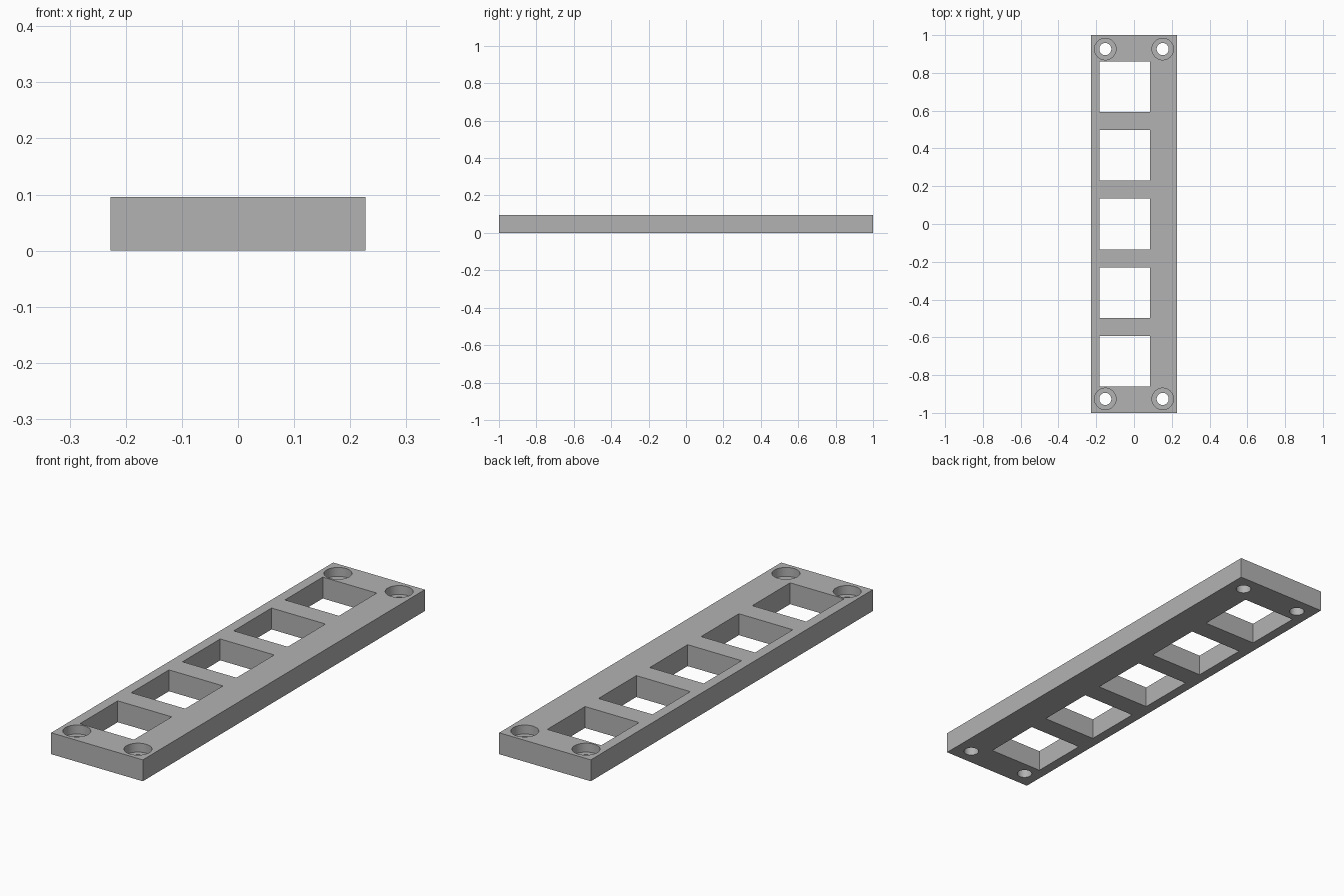
import bpy
import bmesh
from mathutils import Matrix, Vector

WIDTH, LENGTH, HEIGHT = 0.455, 2.0, 0.096
WINDOW, PITCH, WINDOW_X = 0.268, 0.3635, -0.048
HOLE_X, HOLE_Y, HOLE_R = 0.152, 0.926, 0.032
BORE_R, BORE_DEPTH = 0.057, 0.04

default_cube = bpy.data.objects.get("Cube")
if default_cube:
    bpy.data.objects.remove(default_cube, do_unlink=True)

# Single grey material
grey = bpy.data.materials.new("plain grey")
grey.use_nodes = True
colour = (0.45, 0.45, 0.45, 1.0)
grey.diffuse_color = colour
grey.node_tree.nodes["Principled BSDF"].inputs["Base Color"].default_value = colour


def add_box(bm, center, size):
    matrix = Matrix.Translation(center) @ Matrix.Diagonal(Vector((*size, 1.0)))
    bmesh.ops.create_cube(bm, size=1.0, matrix=matrix)


def add_cylinder(bm, center, radius, depth):
    bmesh.ops.create_cone(bm, cap_ends=True, segments=48, radius1=radius,
                          radius2=radius, depth=depth,
                          matrix=Matrix.Translation(center))


def make_object(name, bm):
    mesh = bpy.data.meshes.new(name)
    bm.to_mesh(mesh)
    bm.free()
    mesh.materials.append(grey)
    obj = bpy.data.objects.new(name, mesh)
    bpy.context.collection.objects.link(obj)
    return obj


# Solid plate
bm = bmesh.new()
add_box(bm, (0, 0, HEIGHT / 2), (WIDTH, LENGTH, HEIGHT))
plate = make_object("mounting_plate", bm)

# Row of square windows and the four corner screw holes
through = bmesh.new()
bores = bmesh.new()
for i in range(-2, 3):
    add_box(through, (WINDOW_X, i * PITCH, HEIGHT / 2), (WINDOW, WINDOW, HEIGHT * 2))
for sx in (-1, 1):
    for sy in (-1, 1):
        x, y = sx * HOLE_X, sy * HOLE_Y
        add_cylinder(through, (x, y, HEIGHT / 2), HOLE_R, HEIGHT * 2)
        # Counterbore is centred on the top face, so half of it cuts
        add_cylinder(bores, (x, y, HEIGHT), BORE_R, BORE_DEPTH * 2)

cutters = [make_object("counterbore_cutter", bores),
           make_object("opening_cutter", through)]

# Cut the openings and discard the cutters
bpy.ops.object.select_all(action="DESELECT")
bpy.context.view_layer.objects.active = plate
plate.select_set(True)
for cutter in cutters:
    cutter.hide_render = True
    cut = plate.modifiers.new(cutter.name, "BOOLEAN")
    cut.operation = "DIFFERENCE"
    cut.solver = "EXACT"
    cut.object = cutter
    bpy.ops.object.modifier_apply(modifier=cut.name)
    bpy.data.objects.remove(cutter, do_unlink=True)

bpy.ops.object.shade_smooth_by_angle()
